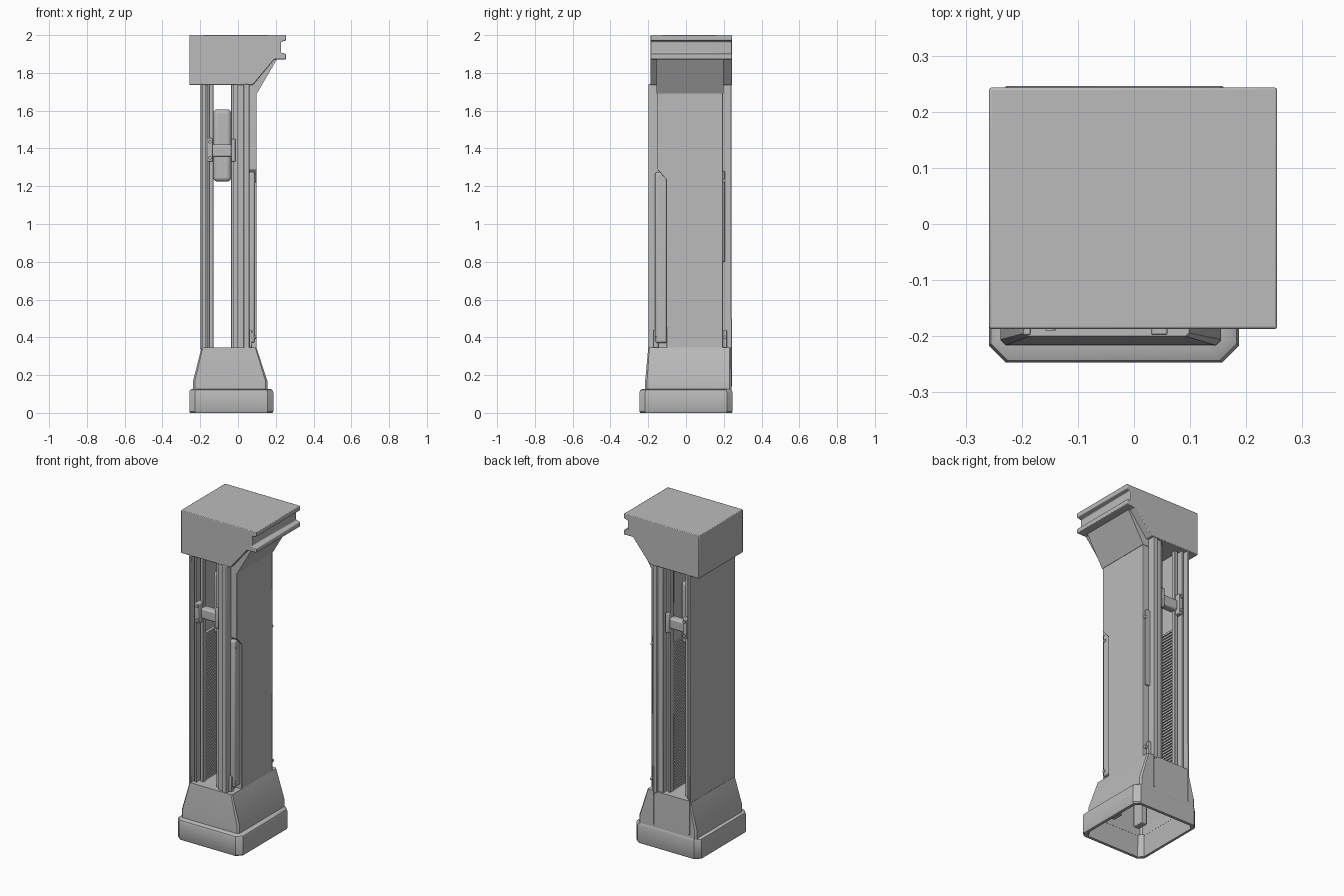
import bpy, bmesh, math
from mathutils import Matrix

cube = bpy.data.objects.get("Cube")
if cube:
    bpy.data.objects.remove(cube, do_unlink=True)

grey = bpy.data.materials.new("stone grey")
grey.use_nodes = True
colour = (0.5, 0.5, 0.5, 1)
grey.diffuse_color = colour
grey.node_tree.nodes["Principled BSDF"].inputs["Base Color"].default_value = colour

YC = 0.022           # depth centre of the tower
Z0, Z1 = 0.335, 1.74  # hidden ends of the uprights


def finish(name, bm, bevel=0.0, segments=2):
    bmesh.ops.recalc_face_normals(bm, faces=bm.faces)
    mesh = bpy.data.meshes.new(name)
    bm.to_mesh(mesh)
    bm.free()
    mesh.materials.append(grey)
    ob = bpy.data.objects.new(name, mesh)
    bpy.context.collection.objects.link(ob)
    bpy.ops.object.select_all(action='DESELECT')
    ob.select_set(True)
    bpy.context.view_layer.objects.active = ob
    if bevel:
        mod = ob.modifiers.new("Bevel", 'BEVEL')
        mod.width = bevel
        mod.segments = segments
    bpy.ops.object.shade_smooth_by_angle(angle=math.radians(35))
    return ob


def box(name, x, y, z, bevel=0.0, segments=2):
    bm = bmesh.new()
    size = Matrix.Diagonal((x[1] - x[0], y[1] - y[0], z[1] - z[0], 1))
    mid = Matrix.Translation((sum(x) / 2, sum(y) / 2, sum(z) / 2))
    bmesh.ops.create_cube(bm, size=1, matrix=mid @ size)
    return finish(name, bm, bevel, segments)


def front_and_back(name, x, y, z, bevel=0.0, segments=2):
    box("front_" + name, x, y, z, bevel, segments)
    box("back_" + name, x, (2 * YC - y[1], 2 * YC - y[0]), z, bevel, segments)


def prism(name, points, axis, lo, hi, bevel=0.0):
    bm = bmesh.new()
    place = (lambda p, d: (d, p[0], p[1])) if axis == 'X' else (lambda p, d: (p[0], d, p[1]))
    ends = [[bm.verts.new(place(p, d)) for p in points] for d in (lo, hi)]
    for ring in ends:
        bm.faces.new(ring)
    n = len(points)
    for i in range(n):
        j = (i + 1) % n
        bm.faces.new((ends[0][i], ends[0][j], ends[1][j], ends[1][i]))
    return finish(name, bm, bevel)


def loft(name, rings, closed=False):
    """Skin chamfered rectangles given as x0, x1, y0, y1, chamfer, z."""
    bm = bmesh.new()
    loops = []
    for x0, x1, y0, y1, c, z in rings:
        pts = [(x0 + c, y0), (x1 - c, y0), (x1, y0 + c), (x1, y1 - c),
               (x1 - c, y1), (x0 + c, y1), (x0, y1 - c), (x0, y0 + c)]
        loops.append([bm.verts.new((px, py, z)) for px, py in pts])
    pairs = list(zip(loops, loops[1:]))
    if closed:
        pairs.append((loops[-1], loops[0]))
    else:
        bm.faces.new(loops[0])
        bm.faces.new(loops[-1])
    for a, b in pairs:
        for i in range(8):
            j = (i + 1) % 8
            bm.faces.new((a[i], a[j], b[j], b[i]))
    return finish(name, bm)


def cylinder(name, centre, radius, length, axis):
    bm = bmesh.new()
    turn = Matrix.Rotation(math.pi / 2, 4, 'Y' if axis == 'X' else 'X')
    bmesh.ops.create_cone(bm, cap_ends=True, segments=16, radius1=radius, radius2=radius,
                          depth=length, matrix=Matrix.Translation(centre) @ turn)
    return finish(name, bm)


# Hollow plinth and tapered skirt
loft("base_plinth", [
    (-0.24, 0.165, -0.225, 0.225, 0.025, 0.0), (-0.255, 0.182, -0.242, 0.242, 0.03, 0.0),
    (-0.258, 0.187, -0.247, 0.246, 0.03, 0.008), (-0.258, 0.187, -0.247, 0.246, 0.03, 0.108),
    (-0.255, 0.183, -0.243, 0.243, 0.03, 0.12), (-0.245, 0.173, -0.233, 0.24, 0.03, 0.126),
    (-0.225, 0.145, -0.205, 0.228, 0.025, 0.126)], closed=True)
loft("base_skirt", [
    (-0.18, 0.09, -0.185, 0.222, 0.01, 0.33), (-0.225, 0.143, -0.204, 0.228, 0.01, 0.17),
    (-0.225, 0.143, -0.205, 0.228, 0.01, 0.12), (-0.238, 0.155, -0.217, 0.241, 0.01, 0.12),
    (-0.238, 0.155, -0.216, 0.241, 0.01, 0.17), (-0.193, 0.098, -0.2, 0.237, 0.006, 0.345)])

# Overhanging head with a grooved lip, and its bracket
prism("head", [
    (-0.258, 1.735), (0.078, 1.735), (0.192, 1.872), (0.255, 1.872), (0.255, 1.9),
    (0.228, 1.907), (0.228, 1.965), (0.255, 1.972), (0.255, 2.0), (-0.258, 2.0)],
    'Y', -0.187, 0.243, bevel=0.004)
prism("head_bracket", [(0.05, 1.69), (0.1, 1.69), (0.207, 1.874), (0.05, 1.874)],
      'Y', -0.155, 0.198)

# Wall on the -x side with its inner rails
box("right_wall", (-0.198, -0.184), (-0.198, 0.24), (Z0, Z1), 0.003)
box("right_wall_core", (-0.185, -0.153), (-0.135, 0.179), (Z0, Z1))
front_and_back("right_rail", (-0.176, -0.162), (-0.175, -0.13), (Z0, Z1), 0.002)
front_and_back("right_inner_rail", (-0.153, -0.131), (-0.15, -0.125), (Z0, Z1), 0.002)

# Wall on the +x side: stepped slabs and outer panel
box("left_wall_outer", (0.03, 0.06), (-0.198, 0.24), (Z0, Z1), 0.004)
box("left_wall_middle", (-0.006, 0.031), (-0.185, 0.229), (Z0, Z1), 0.003)
box("left_wall_inner", (-0.024, -0.005), (-0.15, 0.194), (Z0, Z1))
front_and_back("left_inner_rail", (-0.036, -0.02), (-0.16, -0.125), (Z0, Z1), 0.002)
prism("left_panel", [
    (-0.103, Z0), (0.195, Z0), (0.195, Z1), (-0.152, Z1), (-0.152, 1.29), (-0.103, 1.235)],
    'X', 0.058, 0.098, bevel=0.002)

# Long cover in the panel's recess, with fixings
box("recess_cover", (0.055, 0.09), (-0.163, -0.1), (0.37, 1.275), 0.012, 3)
front_and_back("fixing_plate", (0.055, 0.075), (-0.172, -0.145), (0.345, 0.44), 0.004)
box("back_edge_strip", (0.055, 0.085), (0.19, 0.207), (0.8, 1.28), 0.004)
for i, (y, z) in enumerate([(-0.145, 1.23), (0.2, 1.23), (-0.15, 0.4), (0.205, 0.4)]):
    cylinder(f"panel_bolt_{i + 1}", (0.087, y, z), 0.01, 0.014, 'X')

# Ribbed racks lining the inner faces
for side, x in (("right", (-0.154, -0.136)), ("left", (-0.032, -0.02))):
    rack = box(side + "_rack", x, (-0.12, 0.164), (0.345, 0.357))
    array = rack.modifiers.new("Ribs", 'ARRAY')
    array.count = 50
    array.use_relative_offset = False
    array.use_constant_offset = True
    array.constant_offset_displace = (0, 0, 0.0182)

# Carriage between the walls, with cross bars and brackets
box("carriage", (-0.131, -0.036), (-0.06, 0.104), (1.225, 1.607), 0.022, 4)
front_and_back("cross_bar", (-0.14, -0.024), (-0.165, -0.115), (1.355, 1.42), 0.01, 3)
front_and_back("right_bar_bracket", (-0.165, -0.135), (-0.182, -0.125), (1.33, 1.455), 0.005)
front_and_back("left_bar_bracket", (-0.036, -0.012), (-0.178, -0.125), (1.33, 1.45), 0.005)
for i, y in enumerate((-0.184, 2 * YC + 0.184)):
    for j, z in enumerate((1.35, 1.435)):
        cylinder(f"bracket_bolt_{i + 1}_{j + 1}", (-0.149, y, z), 0.009, 0.012, 'Y')

# Thin fins down the back of the skirt
for i, x in enumerate((-0.19, 0.055)):
    box(f"back_fin_{i + 1}", (x - 0.005, x + 0.005), (0.225, 0.243), (0.14, 0.5), 0.002)

# Rail ends showing inside the hollow base
front_and_back("rail_foot_right", (-0.17, -0.13), (-0.16, -0.09), (0.13, Z0), 0.004)
front_and_back("rail_foot_left", (0.0, 0.06), (-0.17, -0.1), (0.13, Z0), 0.004)
box("floor_rib", (-0.06, -0.03), (-0.1, 0.14), (0.22, Z0))
